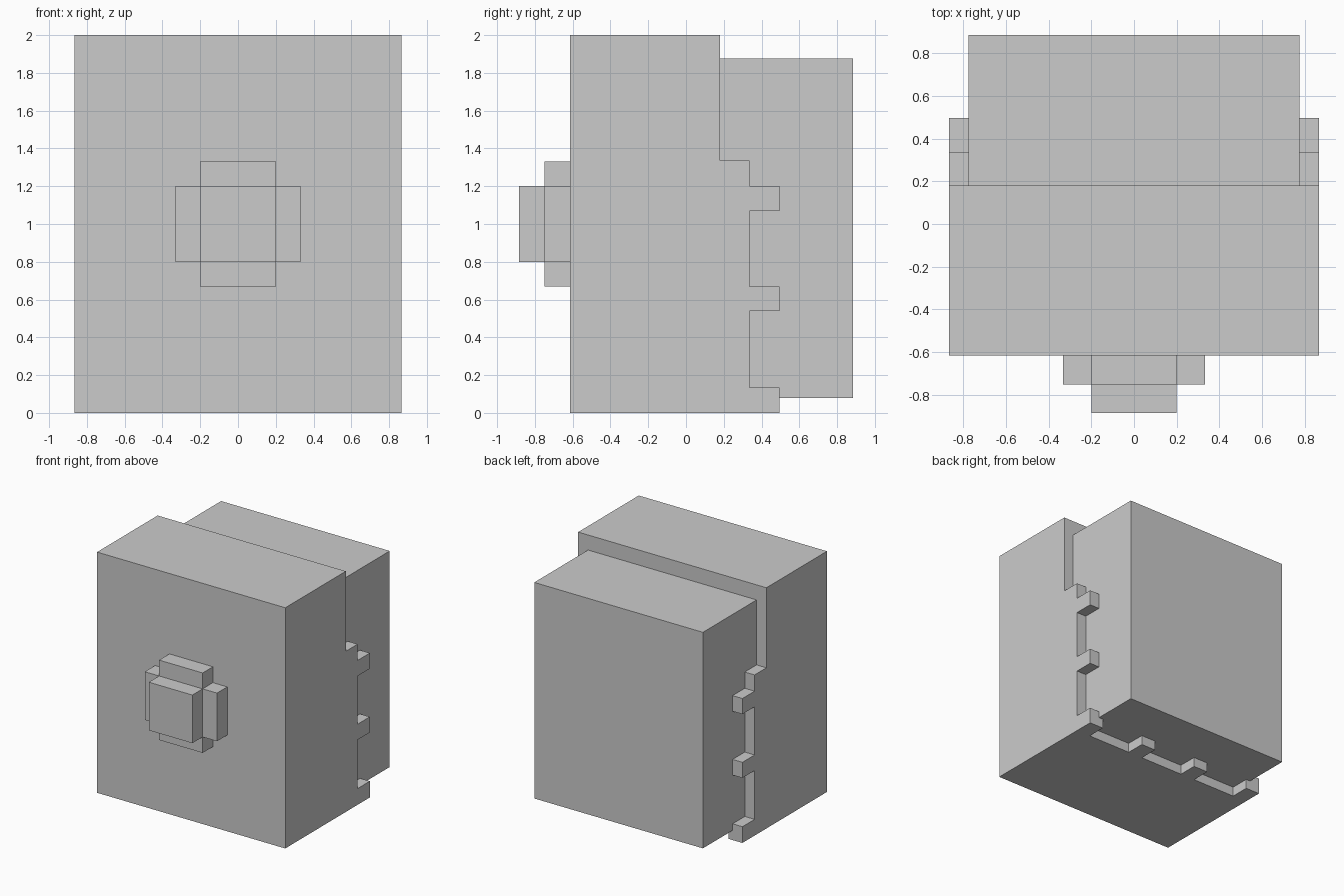
import bpy, bmesh

if "Cube" in bpy.data.objects:
    bpy.data.objects.remove(bpy.data.objects["Cube"])


def make_object(name, bm):
    bmesh.ops.recalc_face_normals(bm, faces=bm.faces[:])
    mesh = bpy.data.meshes.new(name)
    bm.to_mesh(mesh)
    bm.free()
    obj = bpy.data.objects.new(name, mesh)
    bpy.context.collection.objects.link(obj)
    return obj


def prism(name, points, offset):
    """Extrude a closed 3D outline along an offset."""
    bm = bmesh.new()
    face = bm.faces.new([bm.verts.new(p) for p in points])
    ext = bmesh.ops.extrude_face_region(bm, geom=[face], use_keep_orig=True)
    moved = [v for v in ext["geom"] if isinstance(v, bmesh.types.BMVert)]
    bmesh.ops.translate(bm, verts=moved, vec=offset)
    return make_object(name, bm)


def box(name, x, y, z):
    outline = [(x[0], y[0], z[0]), (x[1], y[0], z[0]),
               (x[1], y[0], z[1]), (x[0], y[0], z[1])]
    return prism(name, outline, (0, y[1] - y[0], 0))


HALF = 0.865
STEP = 0.335

# Front shell with its stepped back edge
side = [(-0.615, 0), (STEP, 0), (STEP, 1.335), (0.18, 1.335), (0.18, 2), (-0.615, 2)]
prism("front_shell", [(-HALF, y, z) for y, z in side], (2 * HALF, 0, 0))

# Inset rear block
box("rear_block", (-0.775, 0.775), (0.18, 0.885), (0.08, 1.875))

# Edge teeth gripping the rear block: along the bottom, then up both sides
for s, label in ((1, "right"), (-1, "left")):
    for i, (a, b) in enumerate(((0.2, 0.335), (0.735, HALF))):
        box(f"bottom_tooth_{label}_{i}", sorted((s * a, s * b)), (STEP, 0.495), (0, 0.135))
    for i, (a, b) in enumerate(((0.54, 0.67), (1.07, 1.2))):
        box(f"side_tooth_{label}_{i}", sorted((s * 0.735, s * HALF)), (STEP, 0.495), (a, b))

# Blocky round knob: cross-shaped base and square tip
w, r = 0.2, 0.332
cross = [(-w, -r), (w, -r), (w, -w), (r, -w), (r, w), (w, w),
         (w, r), (-w, r), (-w, w), (-r, w), (-r, -w), (-w, -w)]
prism("knob_base", [(x, -0.75, 1 + z) for x, z in cross], (0, 0.135, 0))
box("knob_tip", (-w, w), (-0.885, -0.75), (1 - w, 1 + w))
